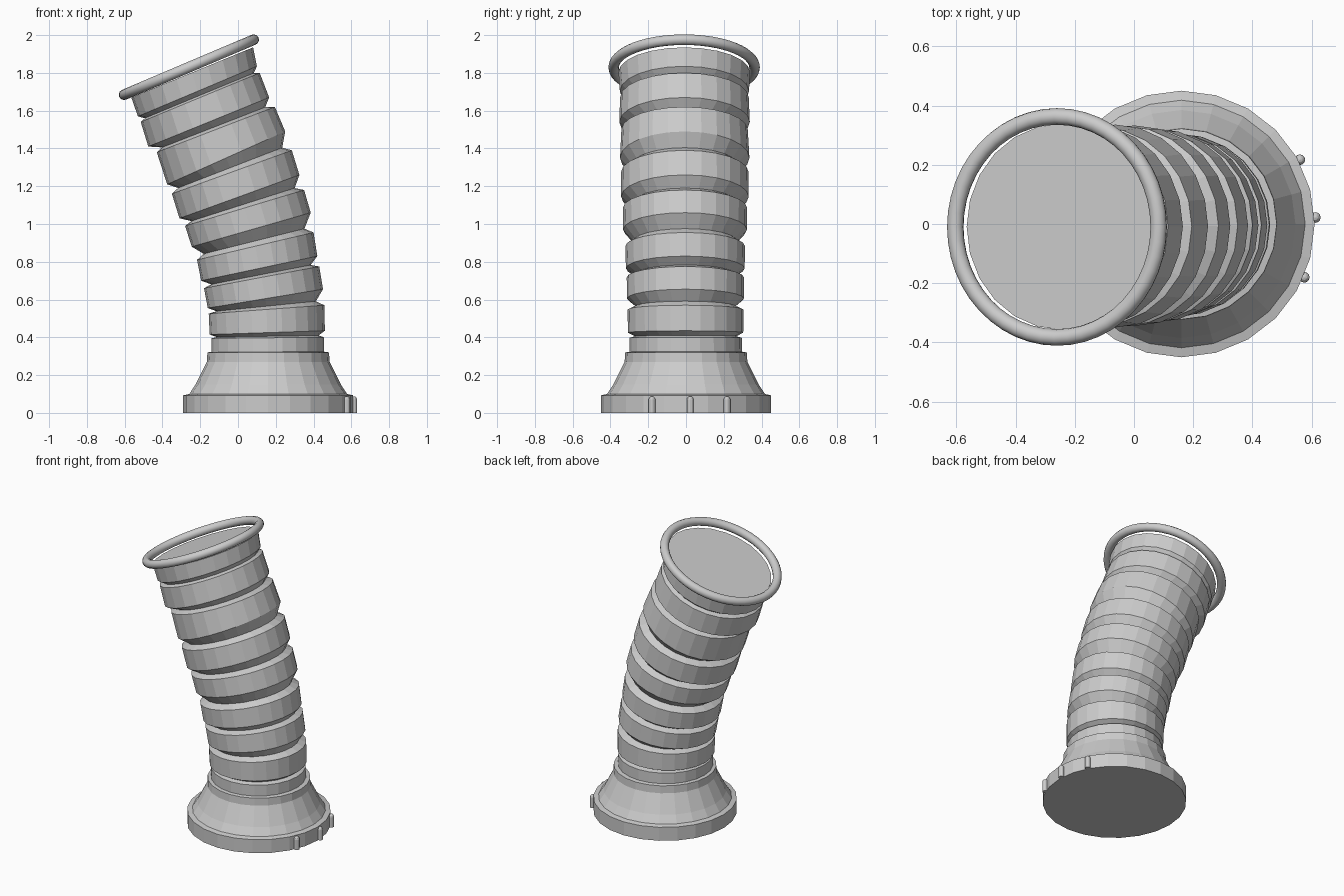
import bpy, bmesh, math
from mathutils import Vector

if "Cube" in bpy.data.objects:
    bpy.data.objects.remove(bpy.data.objects["Cube"])

SIDES = 24
BASE_X = 0.16


def make_object(name, bm):
    bmesh.ops.recalc_face_normals(bm, faces=bm.faces)
    me = bpy.data.meshes.new(name)
    bm.to_mesh(me)
    bm.free()
    ob = bpy.data.objects.new(name, me)
    bpy.context.collection.objects.link(ob)
    return ob


def loft(name, rings, sides=SIDES):
    """Skin rings given as (centre, radius, tilt) and cap both ends."""
    bm = bmesh.new()
    loops = []
    for c, r, t in rings:
        u = Vector((math.cos(t), 0, math.sin(t)))
        v = Vector((0, 1, 0))
        loops.append([bm.verts.new(c + r * (math.cos(a) * u + math.sin(a) * v))
                      for a in (2 * math.pi * i / sides for i in range(sides))])
    for lo, hi in zip(loops, loops[1:]):
        for i in range(sides):
            j = (i + 1) % sides
            bm.faces.new((lo[i], lo[j], hi[j], hi[i]))
    bm.faces.new(loops[0][::-1])
    bm.faces.new(loops[-1])
    return make_object(name, bm)


def upright(x, y, profile):
    return [(Vector((x, y, z)), r, 0.0) for r, z in profile]


def slanted(lx, lz, rx, rz):
    """Ring from its left and right silhouette points."""
    d = Vector((rx - lx, 0, rz - lz))
    c = Vector(((lx + rx) / 2, -0.005 * (lz + rz) / 2, (lz + rz) / 2))
    return c, d.length / 2, math.atan2(d.z, d.x)


# Flared base with rim and shoulder
loft("base", upright(BASE_X, 0, [(0.45, 0), (0.45, 0.093), (0.418, 0.10),
                                 (0.385, 0.15), (0.325, 0.27), (0.322, 0.32),
                                 (0.29, 0.325)]))

# Bent bellows: lower and upper edge of each rib (left x, z, right x, z)
ribs = [
    ((-0.14, 0.30, 0.455, 0.30), (-0.14, 0.395, 0.455, 0.40)),
    ((-0.15, 0.415, 0.46, 0.435), (-0.155, 0.525, 0.457, 0.57)),
    ((-0.16, 0.555, 0.45, 0.655), (-0.18, 0.66, 0.43, 0.775)),
    ((-0.195, 0.70, 0.42, 0.83), (-0.217, 0.81, 0.40, 0.955)),
    ((-0.245, 0.88, 0.385, 1.06), (-0.28, 0.99, 0.35, 1.18)),
    ((-0.31, 1.03, 0.325, 1.26), (-0.35, 1.16, 0.285, 1.39)),
    ((-0.375, 1.21, 0.25, 1.49), (-0.43, 1.38, 0.195, 1.62)),
    ((-0.475, 1.41, 0.165, 1.67), (-0.515, 1.54, 0.115, 1.80)),
    ((-0.53, 1.57, 0.10, 1.835), (-0.565, 1.67, 0.08, 1.935)),
]
rings = []
for k, (low, high) in enumerate(ribs):
    if k:
        # Groove between neighbouring ribs
        a, b = slanted(*ribs[k - 1][1]), slanted(*low)
        f = 0.3
        depth = 0.028 if k in (1, 8) else 0.042
        rings.append((a[0].lerp(b[0], f), min(a[1], b[1]) - depth,
                      a[2] + (b[2] - a[2]) * f))
    rings += [slanted(*low), slanted(*high)]
loft("bellows", rings)

# Rolled hoop around the slanted mouth
bpy.ops.mesh.primitive_torus_add(major_radius=0.373, minor_radius=0.028,
                                 major_segments=48, minor_segments=12,
                                 location=(-0.26, -0.01, 1.83),
                                 rotation=(0, -math.radians(23), 0))
bpy.context.object.name = "mouth_hoop"
bpy.ops.object.shade_smooth()

# Small rounded pegs on the rim
for i, (x, y) in enumerate([(0.56, 0.217), (0.612, 0.022), (0.575, -0.18)]):
    r = 0.018
    dome = [(r * math.cos(a), 0.07 + r * math.sin(a))
            for a in (math.radians(d) for d in (0, 30, 60, 85))]
    loft(f"rim_peg_{i + 1}", upright(x, y, [(r, 0)] + dome), 12)
